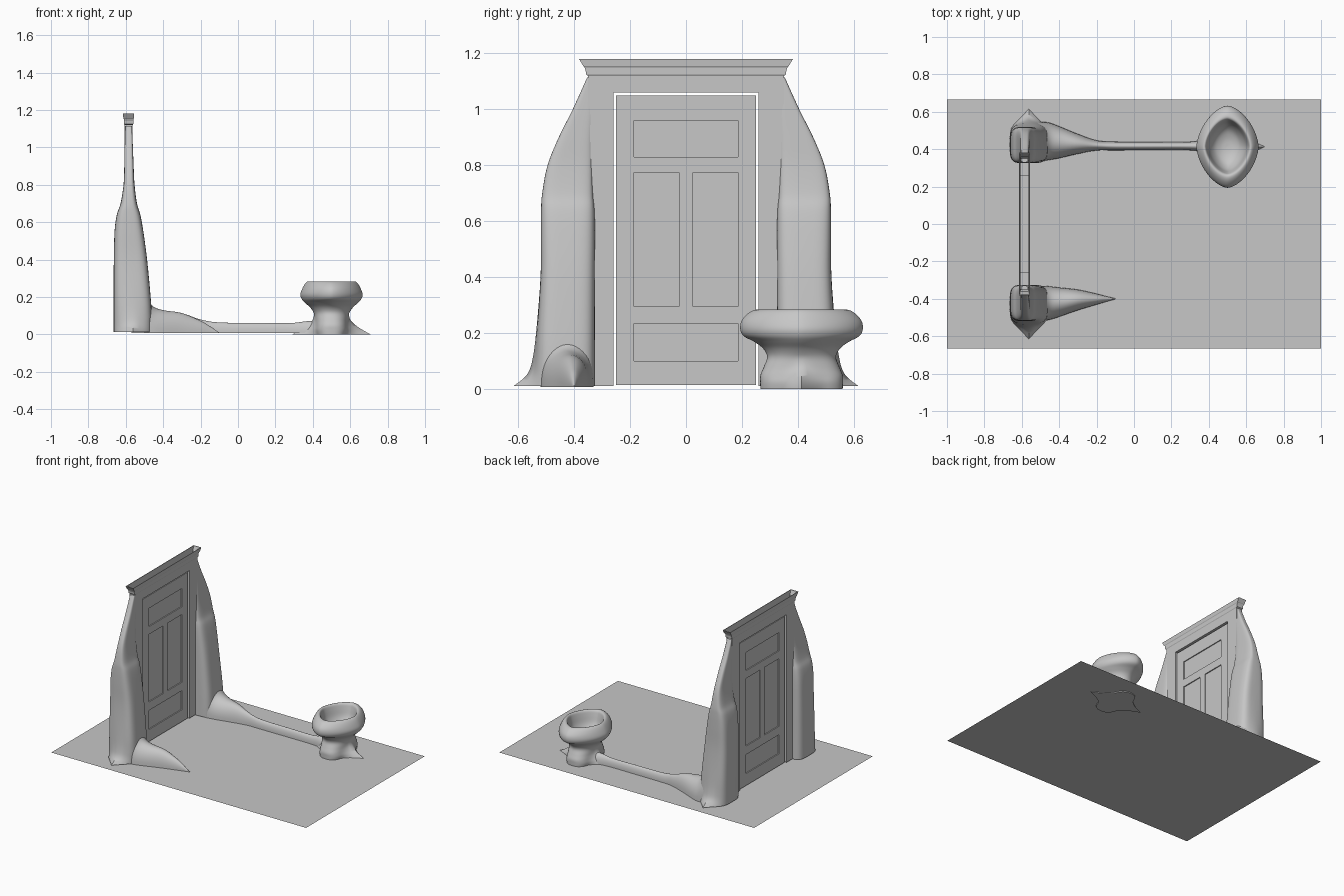
import bpy, bmesh, math

if "Cube" in bpy.data.objects:
    bpy.data.objects.remove(bpy.data.objects["Cube"])

mat = bpy.data.materials.new("plain grey")
mat.diffuse_color = (0.57, 0.57, 0.57, 1)
mat.use_nodes = True
mat.node_tree.nodes["Principled BSDF"].inputs["Base Color"].default_value = mat.diffuse_color
DX = -0.585      # centre plane of the doorway


def finish(name, bm, smooth=None):
    bmesh.ops.recalc_face_normals(bm, faces=bm.faces)
    me = bpy.data.meshes.new(name)
    bm.to_mesh(me)
    bm.free()
    ob = bpy.data.objects.new(name, me)
    bpy.context.collection.objects.link(ob)
    me.materials.append(mat)
    if smooth:
        bpy.ops.object.select_all(action='DESELECT')
        ob.select_set(True)
        bpy.context.view_layer.objects.active = ob
        bpy.ops.object.shade_smooth_by_angle(angle=math.radians(smooth))
    return ob


def box(bm, x0, x1, y0, y1, z0, z1):
    v = [bm.verts.new((x, y, z)) for x in (x0, x1) for y in (y0, y1) for z in (z0, z1)]
    for f in ((0, 1, 3, 2), (4, 6, 7, 5), (0, 4, 5, 1), (2, 3, 7, 6), (0, 2, 6, 4), (1, 5, 7, 3)):
        bm.faces.new([v[i] for i in f])


def loft(bm, rings, cap0=True, cap1=True):
    vs = [[bm.verts.new(p) for p in r] for r in rings]
    n = len(vs[0])
    for a, b in zip(vs, vs[1:]):
        for i in range(n):
            bm.faces.new((a[i], a[(i + 1) % n], b[(i + 1) % n], b[i]))
    if cap0:
        bm.faces.new(vs[0])
    if cap1:
        bm.faces.new(vs[-1])


def dense(rows, k=5):
    """Smoothly interpolate rows of section parameters."""
    out = []
    for i in range(len(rows) - 1):
        p1, p2 = rows[i], rows[i + 1]
        p0, p3 = rows[max(i - 1, 0)], rows[min(i + 2, len(rows) - 1)]
        for j in range(k):
            t = j / k
            out.append([b + .5 * t * (c - a + t * (2*a - 5*b + 4*c - d + t * (3*(b - c) + d - a)))
                        for a, b, c, d in zip(p0, p1, p2, p3)])
    return out + [list(rows[-1])]


def unit(n, count=56):
    """Unit superellipse."""
    pts = []
    for i in range(count):
        t = 2 * math.pi * i / count
        c, s = math.cos(t), math.sin(t)
        pts.append((math.copysign(abs(c) ** (2 / n), c), math.copysign(abs(s) ** (2 / n), s)))
    return pts


# ground sheet
bm = bmesh.new()
bm.faces.new([bm.verts.new((x, y, 0.006)) for x, y in
              ((-1, -.665), (1, -.665), (1, .665), (-1, .665))])
finish("ground_sheet", bm)

# door: thin core with stiles and rails around four sunk panels
bm = bmesh.new()
box(bm, DX - .008, DX + .008, -.245, .245, .02, 1.045)
h = .015
for s in (-1, 1):
    a, b = sorted((s * .185, s * .25))
    box(bm, DX - h, DX + h, a, b, .015, 1.05)
for z0, z1 in ((.015, .10), (.235, .295), (.775, .83), (.96, 1.05)):
    box(bm, DX - h, DX + h, -.185, .185, z0, z1)
box(bm, DX - h, DX + h, -.025, .025, .295, .775)
finish("door", bm)

# door frame: jambs and lintel as one outline
bm = bmesh.new()
outline = [(-.35, .012), (-.26, .012), (-.26, 1.06), (.26, 1.06), (.26, .012), (.35, .012),
           (.35, 1.125), (-.35, 1.125)]
rings = [[bm.verts.new((x, y, z)) for y, z in outline] for x in (DX - .022, DX + .022)]
for i in range(7):
    if i != 6:
        bm.faces.new((rings[0][i], rings[0][i + 1], rings[1][i + 1], rings[1][i]))
for r in rings:
    bm.faces.new((r[0], r[1], r[2], r[7]))
    bm.faces.new((r[2], r[3], r[6], r[7]))
    bm.faces.new((r[3], r[4], r[5], r[6]))
finish("door_frame", bm)

# crown moulding, an open-topped channel with flared ends
bm = bmesh.new()
prof = [(.022, .35, 1.12), (.025, .357, 1.125), (.025, .36, 1.15), (.028, .367, 1.155),
        (.03, .382, 1.18), (.026, .376, 1.18), (.021, .352, 1.125)]
loft(bm, [[(DX + a * hx, b * hy, z) for a, b in ((-1, -1), (1, -1), (1, 1), (-1, 1))]
          for hx, hy, z in prof], False, False)
finish("crown_moulding", bm)

# flowing columns: z, x0, x1, inner y, outer y, outward toe
column = [(.012, -.665, -.46, .325, .535, .08), (.05, -.665, -.46, .325, .533, .037),
          (.1, -.665, -.461, .325, .532, .018), (.2, -.665, -.467, .325, .53, .006),
          (.4, -.664, -.486, .325, .52, 0), (.55, -.66, -.506, .325, .519, 0),
          (.64, -.648, -.522, .327, .518, 0), (.7, -.628, -.54, .332, .514, 0),
          (.8, -.612, -.553, .335, .495, 0), (.9, -.608, -.558, .335, .455, 0),
          (1.0, -.606, -.562, .33, .405, 0), (1.115, -.603, -.567, .33, .353, 0)]
# roots: x, centre y, half width, height
tail = [(-.57, .425, .095, .25), (-.5, .425, .095, .20), (-.455, .423, .09, .143),
        (-.4, .418, .078, .122), (-.3, .406, .055, .106), (-.2, .402, .029, .065),
        (-.15, .401, .015, .036), (-.1, .4, .002, .002)]
arm = [(-.57, .44, .105, .25), (-.5, .44, .105, .20), (-.455, .442, .1, .143),
       (-.4, .437, .085, .122), (-.3, .428, .053, .106), (-.2, .42, .027, .072),
       (-.1, .417, .023, .056), (.1, .417, .022, .054), (.28, .417, .022, .053),
       (.36, .417, .03, .062), (.45, .417, .05, .07)]
sq = unit(4)
for s, root, side in ((-1, tail, "right"), (1, arm, "left")):
    bm = bmesh.new()
    rings = []
    for z, x0, x1, y0, y1, toe in dense(column):
        cx, hx, cy, hy = (x0 + x1) / 2, (x1 - x0) / 2, (y0 + y1) / 2, (y1 - y0) / 2
        rings.append([(cx + hx * u, s * (cy + hy * v + (toe * (1 - abs(u)) ** 1.5 if v > 0 else 0)), z)
                      for u, v in sq])
    loft(bm, rings)
    finish(side + "_column", bm, 50)
    bm = bmesh.new()
    base = .008
    rings = [[(x, s * (cy + w * math.cos(math.pi * i / 20)),
               base + ht * math.sin(math.pi * i / 20) ** .9) for i in range(21)]
             for x, cy, w, ht in dense(root)]
    loft(bm, rings)
    finish(side + "_root", bm, 50)

# basin: z, half x, half y, superellipse power, foot spike
basin = [(0, .085, .147, 2.6, .125), (.025, .09, .148, 2.6, .075), (.05, .088, .147, 2.5, .04),
         (.08, .088, .135, 2.3, .012), (.115, .095, .123, 2, 0), (.145, .115, .137, 1.8, 0),
         (.17, .143, .17, 1.7, 0), (.19, .16, .207, 1.65, 0), (.215, .166, .219, 1.65, 0),
         (.245, .156, .214, 1.65, 0), (.272, .141, .19, 1.65, 0), (.284, .127, .165, 1.65, 0),
         (.278, .116, .148, 1.65, 0), (.25, .108, .138, 1.65, 0), (.2, .095, .122, 1.7, 0),
         (.16, .07, .09, 1.8, 0), (.14, .035, .045, 2, 0), (.135, .004, .005, 2, 0)]
bm = bmesh.new()
rings = []
for z, hx, hy, n, spike in dense(basin, 4):
    rings.append([(.5 + hx * u + math.copysign(max(spike, 0) * max(0, 1 - abs(v) * 1.6) ** 2, u) * (abs(u) > .3),
                   .413 + hy * v, z) for u, v in unit(n, 64)])
loft(bm, rings)
finish("basin", bm, 60)
